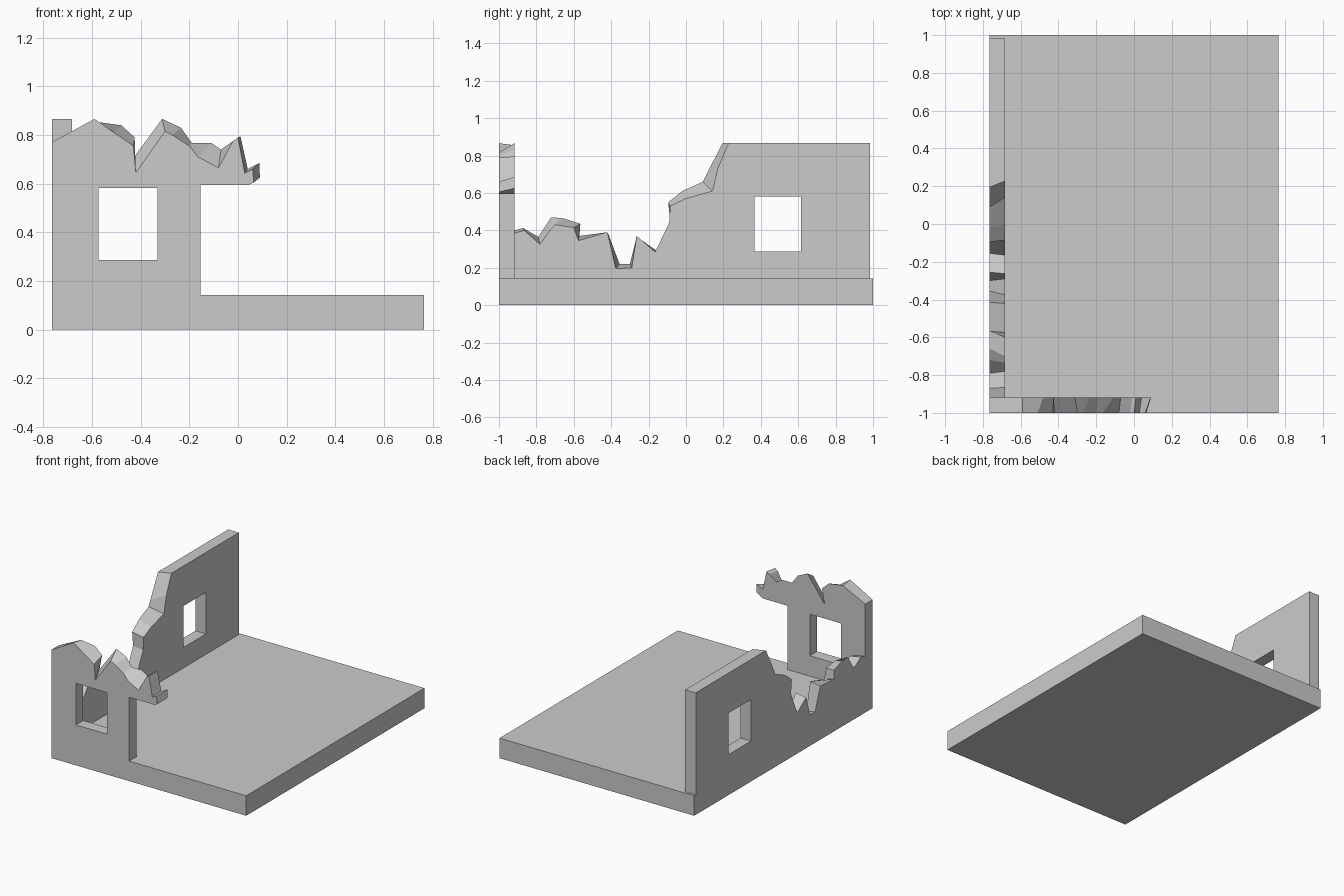
import bpy, bmesh


def finish(bm, name):
    bmesh.ops.recalc_face_normals(bm, faces=bm.faces)
    mesh = bpy.data.meshes.new(name)
    bm.to_mesh(mesh)
    bm.free()
    obj = bpy.data.objects.new(name, mesh)
    bpy.context.collection.objects.link(obj)
    return obj


def broken_wall(name, foot, crest, window, depths, place):
    """Loft one wall side to the other; foot is shared, crest holds (u1, z1, u2, z2)."""
    a, b, c, d = window
    hole = [(a, c), (b, c), (b, d), (a, d)]
    bm = bmesh.new()
    sides = []
    for k, depth in enumerate(depths):
        outline = foot + [p[2 * k:2 * k + 2] for p in crest]
        loops, edges = [], []
        for pts in (outline, hole):
            vs = [bm.verts.new(place(u, depth, z)) for u, z in pts]
            edges += [bm.edges.new((v, vs[(i + 1) % len(vs)])) for i, v in enumerate(vs)]
            loops.append(vs)
        bmesh.ops.triangle_fill(bm, edges=edges, use_beauty=True)
        sides.append(loops)
    for la, lb in zip(*sides):
        n = len(la)
        for i in range(n):
            j = (i + 1) % n
            bm.faces.new((la[i], la[j], lb[j], lb[i]))
    return finish(bm, name)


# Floor slab
bm = bmesh.new()
bmesh.ops.create_cube(bm, size=1)
for v in bm.verts:
    v.co = (v.co.x * 1.53, v.co.y * 2, (v.co.z + 0.5) * 0.142)
finish(bm, "floor_slab")

# Front wall with window and broken door lintel: (front x, z, back x, z)
front_foot = [(-0.765, 0.142), (-0.155, 0.142), (-0.155, 0.595)]
front_crest = [
    (0.045, 0.595, 0.04, 0.595), (0.065, 0.605, 0.09, 0.625),
    (0.06, 0.66, 0.088, 0.685), (0.028, 0.643, 0.04, 0.66),
    (0.0, 0.79, 0.01, 0.795), (-0.02, 0.775, -0.01, 0.78),
    (-0.08, 0.665, -0.07, 0.74), (-0.165, 0.71, -0.11, 0.768),
    (-0.20, 0.755, -0.19, 0.768), (-0.27, 0.80, -0.235, 0.83),
    (-0.30, 0.815, -0.312, 0.866), (-0.42, 0.645, -0.445, 0.685),
    (-0.43, 0.755, -0.425, 0.79), (-0.51, 0.81, -0.48, 0.84),
    (-0.59, 0.866, -0.59, 0.855), (-0.765, 0.77, -0.765, 0.77)]
broken_wall("front_wall", front_foot, front_crest, (-0.573, -0.33, 0.287, 0.582),
            (-1.0, -0.918), lambda u, d, z: (u, d, z))

# Left wall with window and crumbled stretch: (inner y, z, outer y, z)
left_foot = [(-0.918, 0.142), (0.983, 0.142), (0.983, 0.866)]
left_crest = [
    (0.228, 0.866, 0.195, 0.866), (0.17, 0.73, 0.11, 0.70),
    (0.142, 0.61, 0.09, 0.66), (0.0, 0.57, -0.02, 0.61),
    (-0.085, 0.53, -0.095, 0.55), (-0.09, 0.44, -0.085, 0.45),
    (-0.165, 0.285, -0.155, 0.29), (-0.263, 0.37, -0.255, 0.36),
    (-0.29, 0.20, -0.30, 0.22), (-0.375, 0.195, -0.355, 0.22),
    (-0.42, 0.39, -0.415, 0.38), (-0.575, 0.345, -0.57, 0.37),
    (-0.60, 0.415, -0.565, 0.435), (-0.70, 0.43, -0.66, 0.465),
    (-0.735, 0.39, -0.72, 0.47), (-0.78, 0.325, -0.79, 0.365),
    (-0.865, 0.40, -0.87, 0.412), (-0.918, 0.385, -0.918, 0.40)]
broken_wall("left_wall", left_foot, left_crest, (0.365, 0.615, 0.287, 0.582),
            (-0.682, -0.765), lambda u, d, z: (d, u, z))
